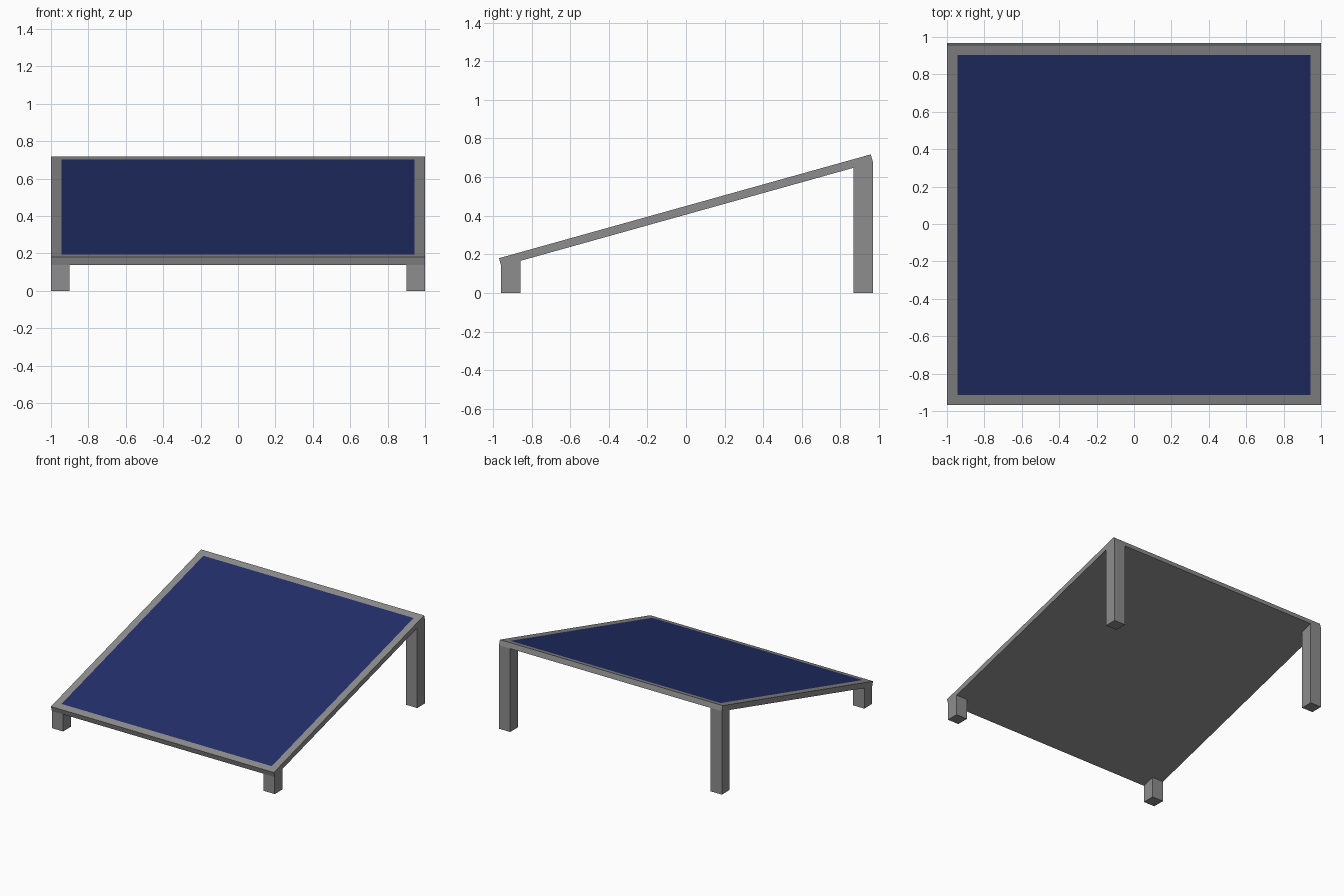
import bpy
import bmesh
import math
from mathutils import Matrix, Vector

cube = bpy.data.objects.get("Cube")
if cube:
    bpy.data.objects.remove(cube, do_unlink=True)


def make_material(name, rgb):
    mat = bpy.data.materials.new(name)
    mat.use_nodes = True
    mat.diffuse_color = (*rgb, 1)
    mat.node_tree.nodes["Principled BSDF"].inputs["Base Color"].default_value = (*rgb, 1)
    return mat


grey = make_material("grey metal", (0.27, 0.27, 0.27))
blue = make_material("dark blue", (0.016, 0.028, 0.14))


def make_object(name, bm, materials):
    mesh = bpy.data.meshes.new(name)
    bm.to_mesh(mesh)
    bm.free()
    for mat in materials:
        mesh.materials.append(mat)
    obj = bpy.data.objects.new(name, mesh)
    bpy.context.collection.objects.link(obj)
    return obj


SIZE = 2.0
THICK = 0.043
BORDER = 0.08
LEG = 0.1
TILT = math.radians(15.6)
MID = Vector((0, 0, 0.428))  # centre of the sloping panel

# Sloping panel: a slab with an inset blue surface on top
bm = bmesh.new()
bmesh.ops.create_cube(bm, size=1, matrix=Matrix.Diagonal((SIZE, SIZE, THICK, 1)))
top = max(bm.faces, key=lambda f: f.calc_center_median().z)
bmesh.ops.inset_region(bm, faces=[top], thickness=BORDER)
top.material_index = 1
bm.transform(Matrix.Translation(MID) @ Matrix.Rotation(TILT, 4, "X"))
make_object("panel", bm, [grey, blue])

# Underside of the panel, where the legs end
under = Matrix.Rotation(TILT, 3, "X") @ Vector((0, 0, -THICK / 2)) + MID
half_run = SIZE / 2 * math.cos(TILT)
front_y = under.y - half_run
back_y = under.y + half_run


def make_leg(name, x, y):
    """Square leg whose top is cut to follow the slope."""
    bm = bmesh.new()
    bmesh.ops.create_cube(bm, size=LEG, matrix=Matrix.Translation((x, y, LEG / 2)))
    for v in bm.verts:
        if v.co.z > LEG / 2:
            v.co.z = under.z + (v.co.y - under.y) * math.tan(TILT)
    make_object(name, bm, [grey])


# Four corner legs, flush with the panel edges
for side, sign in (("left", 1), ("right", -1)):
    x = sign * (SIZE - LEG) / 2
    make_leg(f"front_{side}_leg", x, front_y + LEG / 2)
    make_leg(f"back_{side}_leg", x, back_y - LEG / 2)
